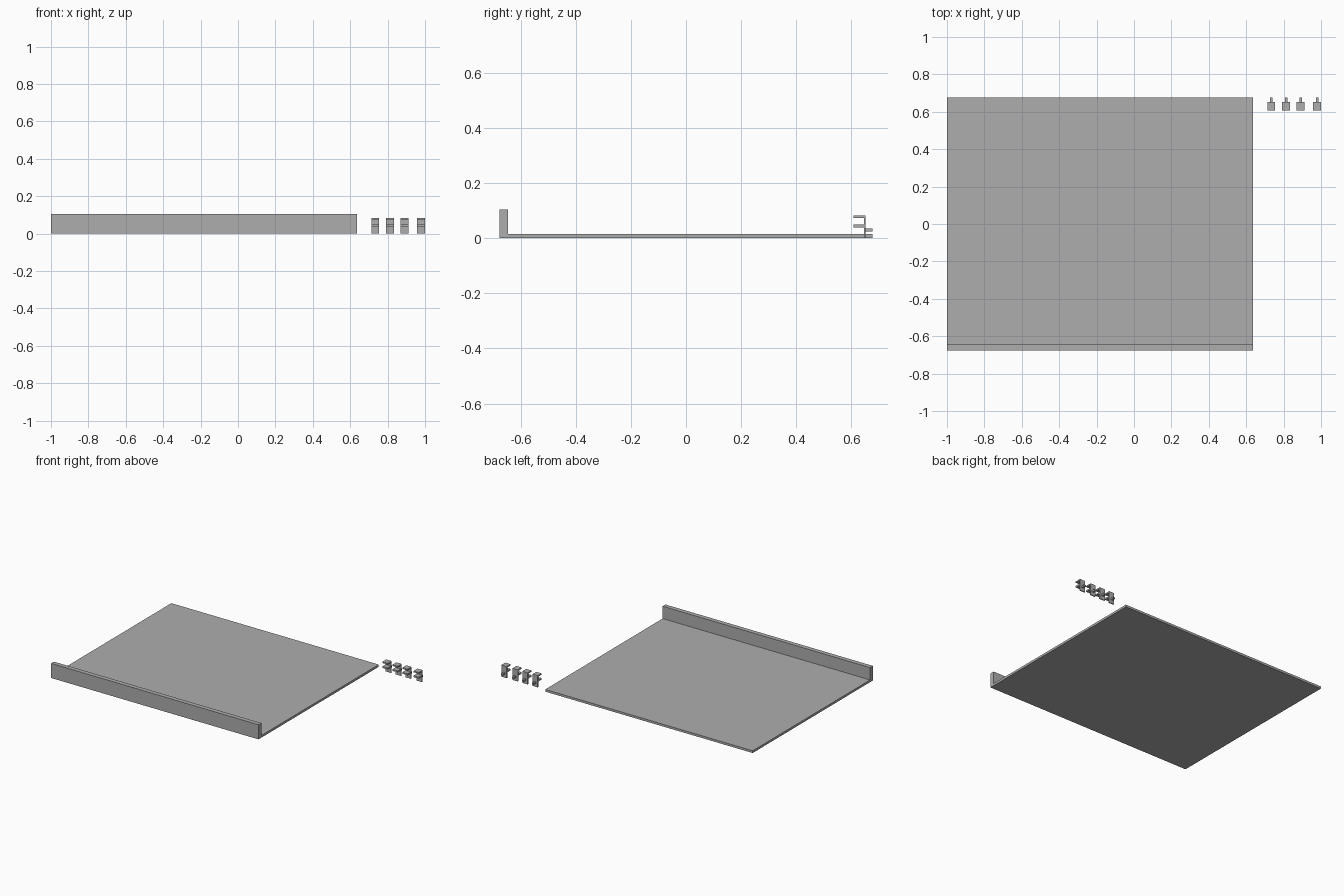
import bpy
import bmesh

cube = bpy.data.objects.get("Cube")
if cube:
    bpy.data.objects.remove(cube, do_unlink=True)

grey = bpy.data.materials.new("matte grey")
grey.use_nodes = True
colour = (0.42, 0.42, 0.42, 1)
grey.diffuse_color = colour
grey.node_tree.nodes["Principled BSDF"].inputs["Base Color"].default_value = colour


def extrude_profile(name, profile, x_start, x_end):
    """Sweep a closed (y, z) outline along x into a solid."""
    bm = bmesh.new()
    face = bm.faces.new([bm.verts.new((x_start, y, z)) for y, z in profile])
    swept = bmesh.ops.extrude_face_region(bm, geom=[face])["geom"]
    moved = [v for v in swept if isinstance(v, bmesh.types.BMVert)]
    bmesh.ops.translate(bm, verts=moved, vec=(x_end - x_start, 0, 0))
    bmesh.ops.recalc_face_normals(bm, faces=bm.faces)
    mesh = bpy.data.meshes.new(name)
    bm.to_mesh(mesh)
    bm.free()
    mesh.materials.append(grey)
    obj = bpy.data.objects.new(name, mesh)
    bpy.context.collection.objects.link(obj)
    return obj


# Flat shelf with an upright front lip
front, back = -0.677, 0.677
lip_back, board_top, lip_top = -0.645, 0.016, 0.104
extrude_profile("shelf_with_lip", [
    (front, 0), (back, 0), (back, board_top), (lip_back, board_top),
    (lip_back, lip_top), (front, lip_top)], -1, 0.636)

# Loose clips: two forward arms on an upright plate, with a peg behind
arm_tip, plate_front, plate_back = 0.608, 0.645, 0.652
clip_profile = [
    (plate_back, 0), (plate_back, 0.083), (arm_tip, 0.083), (arm_tip, 0.074),
    (plate_front, 0.074), (plate_front, 0.05), (arm_tip, 0.05),
    (arm_tip, 0.039), (plate_front, 0.039), (plate_front, 0)]
peg_profile = [(plate_back, 0.024), (back, 0.024), (back, 0.036), (plate_back, 0.036)]

for number, x in enumerate((0.734, 0.813, 0.891, 0.979), 1):
    extrude_profile(f"clip_{number}", clip_profile, x - 0.021, x + 0.021)
    extrude_profile(f"clip_peg_{number}", peg_profile, x - 0.007, x + 0.007)
